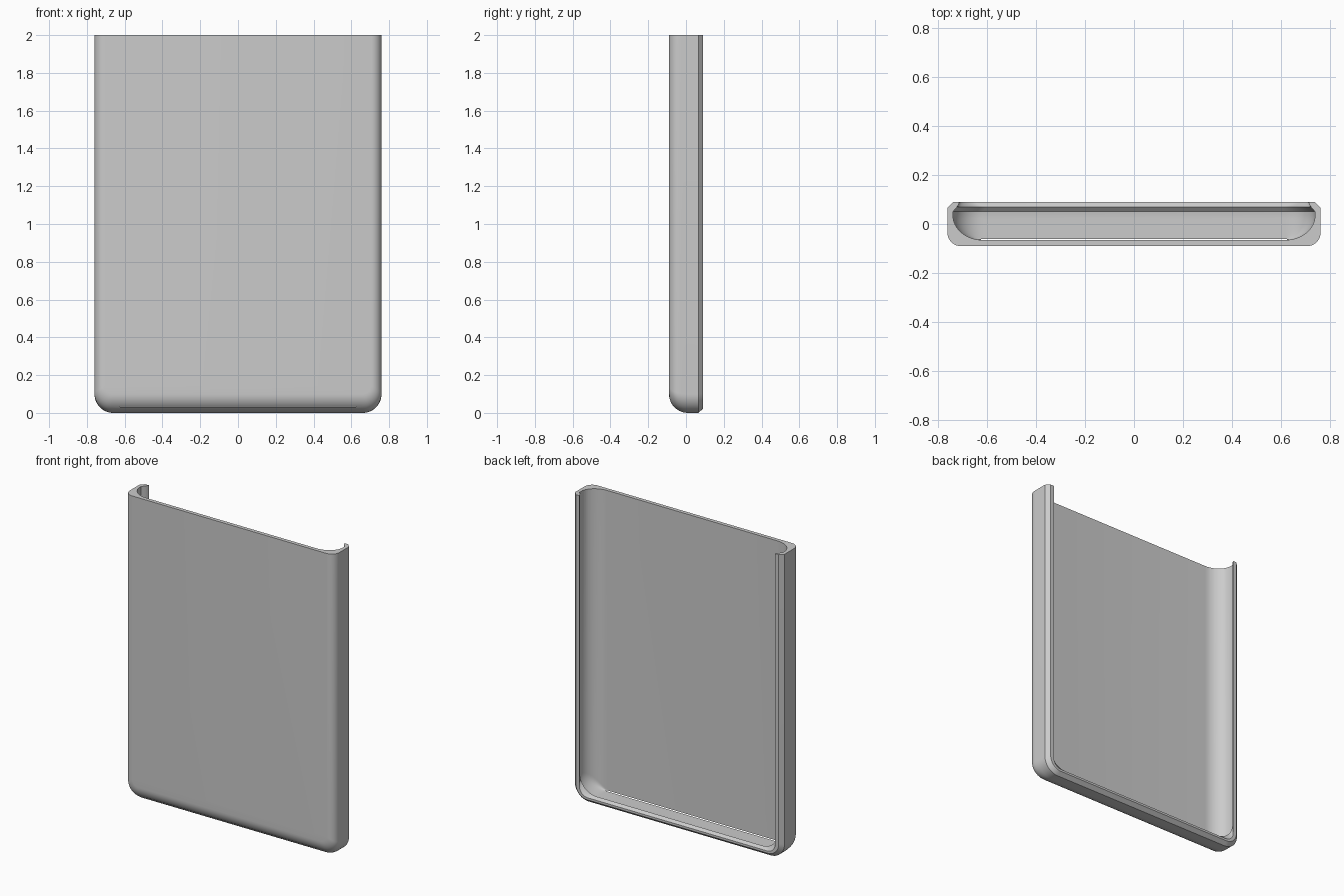
import bpy, bmesh, math

cube = bpy.data.objects.get("Cube")
if cube:
    bpy.data.objects.remove(cube, do_unlink=True)

grey = bpy.data.materials.new("plain grey")
grey.use_nodes = True
colour = (0.6, 0.6, 0.6, 1)
grey.diffuse_color = colour
grey.node_tree.nodes["Principled BSDF"].inputs["Base Color"].default_value = colour

STEPS = 12


def u_outline(y, w, z, r, top):
    """U-shaped outline: down one side, round both lower corners, up the other."""
    half = [(w, top)]
    for i in range(STEPS + 1):
        a = math.pi / 2 * i / STEPS
        half.append((w - r + r * math.cos(a), z + r - r * math.sin(a)))
    pts = half + [(-x, h) for x, h in reversed(half)]
    return [(x, y, h) for x, h in pts]


def loft(name, rings, top):
    """Solid through U outlines given as (y, half width, bottom, corner radius)."""
    bm = bmesh.new()
    loops = [[bm.verts.new(p) for p in u_outline(*ring, top)] for ring in rings]
    for a, b in zip(loops, loops[1:]):
        for i in range(len(a)):
            j = (i + 1) % len(a)
            bm.faces.new((a[i], a[j], b[j], b[i]))
    bm.faces.new(loops[0])
    bm.faces.new(loops[-1])
    bmesh.ops.recalc_face_normals(bm, faces=bm.faces)
    mesh = bpy.data.meshes.new(name)
    bm.to_mesh(mesh)
    bm.free()
    mesh.materials.append(grey)
    obj = bpy.data.objects.new(name, mesh)
    bpy.context.collection.objects.link(obj)
    return obj


# Outer shell: rounded front edges (tighter on the sides), chamfered back edge
outer = []
for i in range(STEPS + 1):
    a = math.pi / 2 * i / STEPS
    s = math.sin(a)
    y = 0.01 - 0.1 * math.cos(a)
    t = min(1, max(0, (y + 0.09) / 0.055))
    w = 0.705 + 0.055 * math.sqrt(t * (2 - t))
    outer.append((y, w, 0.1 - 0.1 * s, 0.045 + 0.055 * s))
outer += [(0.065, 0.76, 0, 0.1), (0.09, 0.735, 0.022, 0.08)]
shell = loft("sleeve_shell", outer, 2)

# Pocket: rounded sides, flat bottom shelf, lip around the back opening
inner = []
for i in range(STEPS + 1):
    a = math.pi / 2 * i / STEPS
    w = 0.617 + 0.12 * math.sin(a)
    inner.append((0.035 - 0.1 * math.cos(a), w, 0.03, max(0.02, w - 0.617)))
inner += [(0.05, 0.737, 0.032, 0.12), (0.07, 0.72, 0.05, 0.12),
          (0.076, 0.716, 0.046, 0.09), (0.09, 0.71, 0.036, 0.06),
          (0.12, 0.71, 0.036, 0.06)]
pocket = loft("pocket_cutter", inner, 2.2)
pocket.hide_render = True

# Hollow out the shell
cut = shell.modifiers.new("pocket", 'BOOLEAN')
cut.operation = 'DIFFERENCE'
cut.solver = 'EXACT'
cut.object = pocket
bpy.ops.object.select_all(action='DESELECT')
shell.select_set(True)
bpy.context.view_layer.objects.active = shell
bpy.ops.object.modifier_apply(modifier=cut.name)
bpy.data.objects.remove(pocket, do_unlink=True)
bpy.ops.object.shade_smooth_by_angle(angle=math.radians(30))
